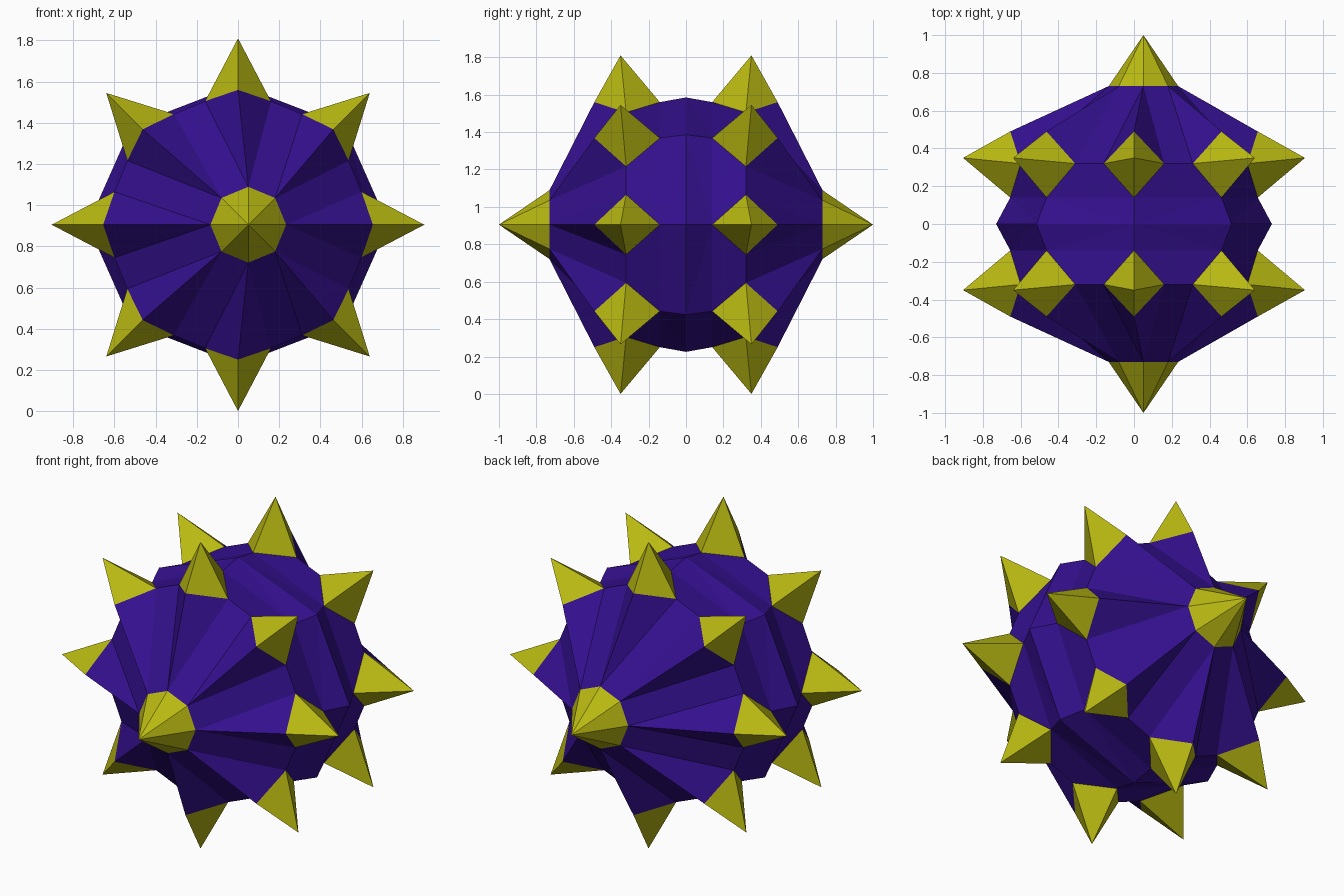
import bpy, bmesh
from math import cos, sin, radians

if "Cube" in bpy.data.objects:
    bpy.data.objects.remove(bpy.data.objects["Cube"])

N = 8                 # spikes per ring
ZC = 0.905            # centre height of the ball
STEP = 360 / N


def material(name, rgb):
    m = bpy.data.materials.new(name)
    m.diffuse_color = (*rgb, 1)
    m.use_nodes = True
    m.node_tree.nodes["Principled BSDF"].inputs["Base Color"].default_value = m.diffuse_color
    return m


PURPLE = material("purple", (0.034, 0.005, 0.27))
YELLOW = material("yellow", (0.48, 0.48, 0.006))


def ring_point(k, r, t, y):
    """Point at spike k: r outward, t sideways, y along the ball's axis."""
    a = radians(STEP * (k % N))
    return (r * cos(a) - t * sin(a), y, ZC + r * sin(a) + t * cos(a))


def outer(k, s): return ring_point(k, 0.655, 0, s * 0.49)
def inner(k, s): return ring_point(k, 0.655, 0, s * 0.14)
def side(k, s, d): return ring_point(k, 0.60, d * 0.16, s * 0.32)
def tip(k, s): return ring_point(k, 0.905, 0, s * 0.35)


def equator(k):
    a = radians(STEP * (k % N))
    return (0.73 * cos(a), 0, ZC + 0.68 * sin(a))


def pole(k, s):
    x, y, z = ring_point(k, 0.184, 0, s * 0.73)
    return (x + 0.05, y, z)


def build(name, faces, mat):
    bm = bmesh.new()
    for f in faces:
        bm.faces.new([bm.verts.new(p) for p in f])
    bmesh.ops.remove_doubles(bm, verts=bm.verts, dist=1e-4)
    bmesh.ops.recalc_face_normals(bm, faces=bm.faces)
    # flat triangles, all facing away from the centre
    bmesh.ops.triangulate(bm, faces=bm.faces)
    bm.normal_update()
    for f in bm.faces:
        c = f.calc_center_median()
        c.z -= ZC
        if f.normal.dot(c) < 0:
            f.normal_flip()
    me = bpy.data.meshes.new(name)
    bm.to_mesh(me)
    bm.free()
    me.materials.append(mat)
    ob = bpy.data.objects.new(name, me)
    bpy.context.collection.objects.link(ob)
    return ob


body, ring_spikes, pole_spikes = [], [], []
for s in (-1, 1):
    for k in range(N):
        n = k + 1
        a, b = side(k, s, 1), side(n, s, -1)   # facing corners of neighbour spikes
        # body: strip around the equator, web between spikes, cap toward the pole
        body += [
            (equator(k), equator(n), inner(n, s), inner(k, s)),
            (inner(k, s), inner(n, s), b, a),
            (pole(k, s), outer(k, s), a),
            (pole(k, s), a, b),
            (pole(k, s), b, pole(n, s)),
            (pole(n, s), b, outer(n, s)),
        ]
        # four-sided spike
        base = [outer(k, s), side(k, s, 1), inner(k, s), side(k, s, -1)]
        ring_spikes += [(base[i], base[(i + 1) % 4], tip(k, s)) for i in range(4)]
        # eight-sided end spike
        pole_spikes.append((pole(k, s), pole(n, s), (0.05, s * 1.0, ZC)))

build("ball_body", body, PURPLE)
build("ring_spikes", ring_spikes, YELLOW)
build("end_spikes", pole_spikes, YELLOW)
